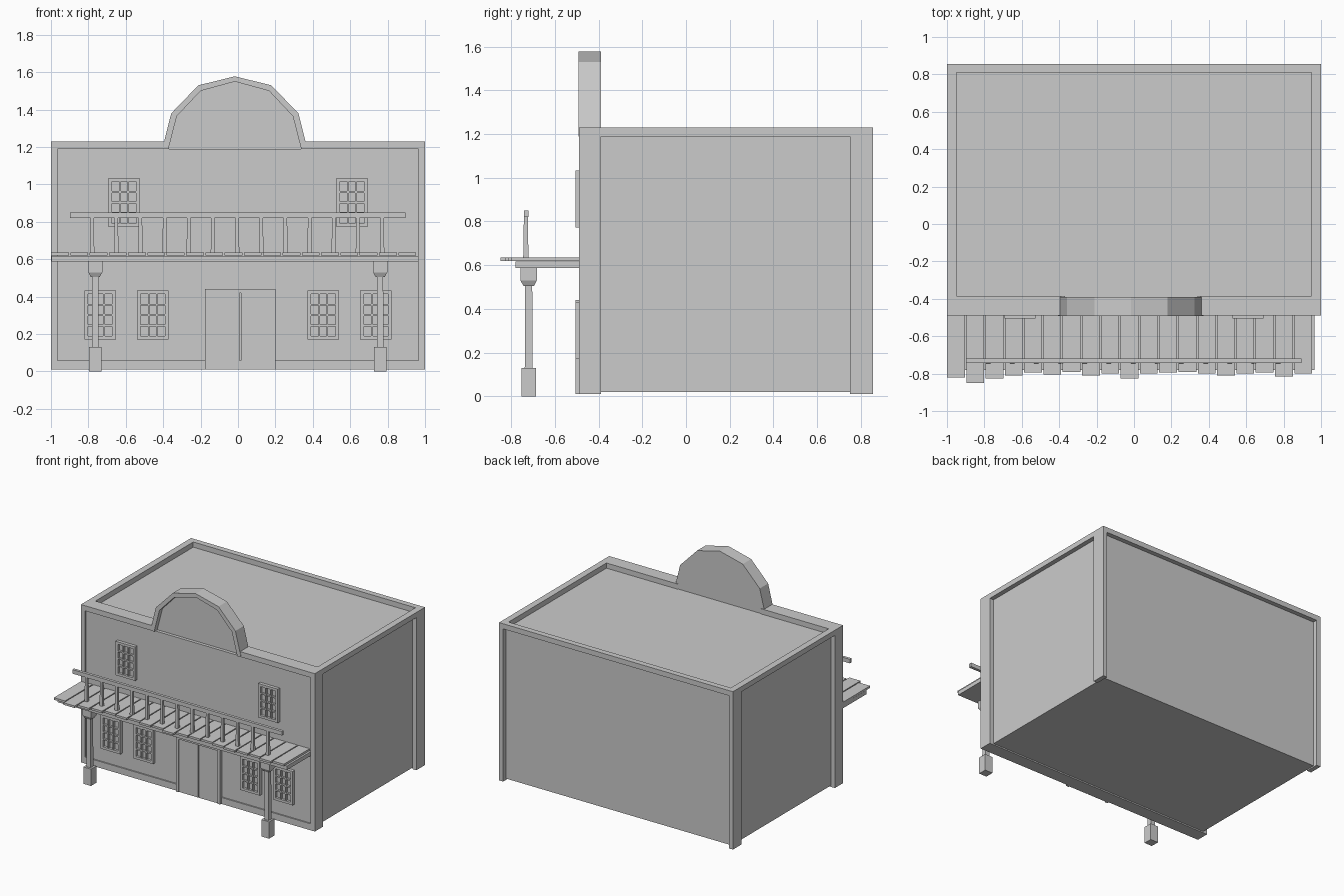
import bpy, bmesh

if "Cube" in bpy.data.objects:
    bpy.data.objects.remove(bpy.data.objects["Cube"], do_unlink=True)

GREY = (0.6, 0.6, 0.6, 1.0)
plaster = bpy.data.materials.new("plain_grey")
plaster.use_nodes = True
plaster.diffuse_color = GREY
plaster.node_tree.nodes["Principled BSDF"].inputs["Base Color"].default_value = GREY


def finish(name, bm):
    bmesh.ops.recalc_face_normals(bm, faces=bm.faces)
    mesh = bpy.data.meshes.new(name)
    bm.to_mesh(mesh)
    bm.free()
    mesh.materials.append(plaster)
    obj = bpy.data.objects.new(name, mesh)
    bpy.context.collection.objects.link(obj)
    return obj


def add_box(bm, x0, x1, y0, y1, z0, z1, top=1.0):
    """Box between limits; top scales the upper end for tapers."""
    cx, cy = (x0 + x1) / 2, (y0 + y1) / 2
    for v in bmesh.ops.create_cube(bm, size=1)["verts"]:
        s = top if v.co.z > 0 else 1.0
        v.co = (cx + v.co.x * (x1 - x0) * s, cy + v.co.y * (y1 - y0) * s,
                z0 + (v.co.z + 0.5) * (z1 - z0))


def boxes(name, *limits):
    bm = bmesh.new()
    for lim in limits:
        add_box(bm, *lim)
    return finish(name, bm)


def add_prism(bm, outline, y0, y1):
    """Extrude an x-z outline along y."""
    face = bm.faces.new([bm.verts.new((x, y0, z)) for x, z in outline])
    out = bmesh.ops.extrude_face_region(bm, geom=[face])["geom"]
    for v in out:
        if isinstance(v, bmesh.types.BMVert):
            v.co.y = y1
    bm.faces.new([bm.verts.new((x, y0, z)) for x, z in outline]) if not face.is_valid else None


# Building body, with the frame standing proud of the wall panels
boxes("building_body", (-0.965, 0.965, -0.48, 0.82, 0.02, 1.19))
for side, s in (("right", -1), ("left", 1)):
    xa, xb = sorted((s * 0.965, s))
    boxes(f"front_{side}_pillar", (xa, xb, -0.49, -0.39, 0.01, 1.19))
    boxes(f"back_{side}_pillar", (xa, xb, 0.75, 0.855, 0.01, 1.19))
    xa, xb = sorted((s * 0.95, s))
    boxes(f"{side}_parapet", (xa, xb, -0.385, 0.81, 1.19, 1.23))
boxes("back_parapet", (-1, 1, 0.81, 0.855, 1.19, 1.23))
boxes("front_parapet", (-1, -0.37, -0.49, -0.385, 1.19, 1.23),
      (0.34, 1, -0.49, -0.385, 1.19, 1.23))
boxes("front_plinth", (-0.965, 0.965, -0.49, -0.39, 0.01, 0.06))

# Arched gable: recessed panel and raised rim
CENTRE = -0.017


def arch(half):
    left = [(CENTRE - x, z) for x, z in half]
    right = [(CENTRE + x, z) for x, z in reversed(half[:-1])]
    return left + right


outer = arch([(0.388, 1.19), (0.34, 1.38), (0.195, 1.53), (0, 1.578)])
inner = arch([(0.355, 1.19), (0.31, 1.365), (0.183, 1.50), (0, 1.55)])
bm = bmesh.new()
add_prism(bm, inner, -0.455, -0.39)
finish("gable_panel", bm)
bm = bmesh.new()
rings = [[bm.verts.new((x, y, z)) for x, z in line]
         for line, y in ((outer, -0.493), (inner, -0.493), (inner, -0.39), (outer, -0.39))]
for a, b in zip(rings, rings[1:] + rings[:1]):
    for i in range(len(a) - 1):
        bm.faces.new((a[i], a[i + 1], b[i + 1], b[i]))
for end in (0, -1):
    bm.faces.new([r[end] for r in rings])
finish("gable_rim", bm)


# Windows: outer frame and glazing bars over a flat pane
def window(name, cx, z0, w=0.167, h=0.262, cols=3, rows=4):
    x0, x1, z1 = cx - w / 2, cx + w / 2, z0 + h
    rim, bar, front, back = 0.019, 0.01, -0.505, -0.478
    bm = bmesh.new()
    add_box(bm, x0, x0 + rim, front, back, z0, z1)
    add_box(bm, x1 - rim, x1, front, back, z0, z1)
    for za, zb in ((z0, z0 + rim), (z1 - rim, z1)):
        add_box(bm, x0 + rim, x1 - rim, front, back, za, zb)
    for i in range(1, cols):
        x = x0 + rim + (w - 2 * rim) * i / cols
        add_box(bm, x - bar / 2, x + bar / 2, front + 0.002, back, z0 + rim, z1 - rim)
    for j in range(1, rows):
        z = z0 + rim + (h - 2 * rim) * j / rows
        add_box(bm, x0 + rim, x1 - rim, front + 0.003, back, z - bar / 2, z + bar / 2)
    add_box(bm, x0 + rim, x1 - rim, -0.486, back, z0 + rim, z1 - rim)
    finish(name, bm)


for side, s in (("right", -1), ("left", 1)):
    window(f"lower_outer_{side}_window", s * 0.737, 0.17)
    window(f"lower_inner_{side}_window", s * 0.456, 0.17)
    window(f"upper_{side}_window", s * 0.61, 0.772)

# Double door with frame
boxes("door_frame", (-0.177, -0.155, -0.505, -0.478, 0.01, 0.44),
      (0.178, 0.2, -0.505, -0.478, 0.01, 0.44),
      (-0.155, 0.178, -0.505, -0.478, 0.42, 0.44))
boxes("door_leaves", (-0.155, 0.008, -0.497, -0.478, 0.01, 0.42),
      (0.015, 0.178, -0.497, -0.478, 0.01, 0.42))

# Balcony deck: support slab and uneven planks
boxes("balcony_slab", (-0.998, 0.965, -0.78, -0.485, 0.587, 0.618))
ends = [82, 85, 82.5, 81, 79.5, 80.5, 79, 81, 80, 82.5,
        80, 79.5, 79, 80, 81, 80, 79.5, 81.5, 80]
pitch = 1.96 / len(ends)
bm = bmesh.new()
for i, e in enumerate(ends):
    x = -1 + i * pitch
    add_box(bm, x, x + pitch - 0.008, -e / 100, -0.485, 0.62, 0.636)
finish("balcony_planks", bm)

# Railing
boxes("hand_rail", (-0.897, 0.895, -0.742, -0.72, 0.82, 0.851))
bm = bmesh.new()
for i in range(13):
    x = -0.78 + i * 0.1292
    add_box(bm, x - 0.012, x + 0.012, -0.745, -0.721, 0.634, 0.822, 0.75)
finish("balusters", bm)

# Porch posts: base block, shaft, flared capital
for side, cx in (("right", -0.763), ("left", 0.76)):
    bm = bmesh.new()
    y = -0.72
    for half, z0, z1, top in ((0.033, 0, 0.13, 1), (0.018, 0.13, 0.51, 0.9),
                              (0.024, 0.505, 0.53, 1.55), (0.038, 0.53, 0.588, 1)):
        add_box(bm, cx - half, cx + half, y - half, y + half, z0, z1, top)
    finish(f"{side}_porch_post", bm)
